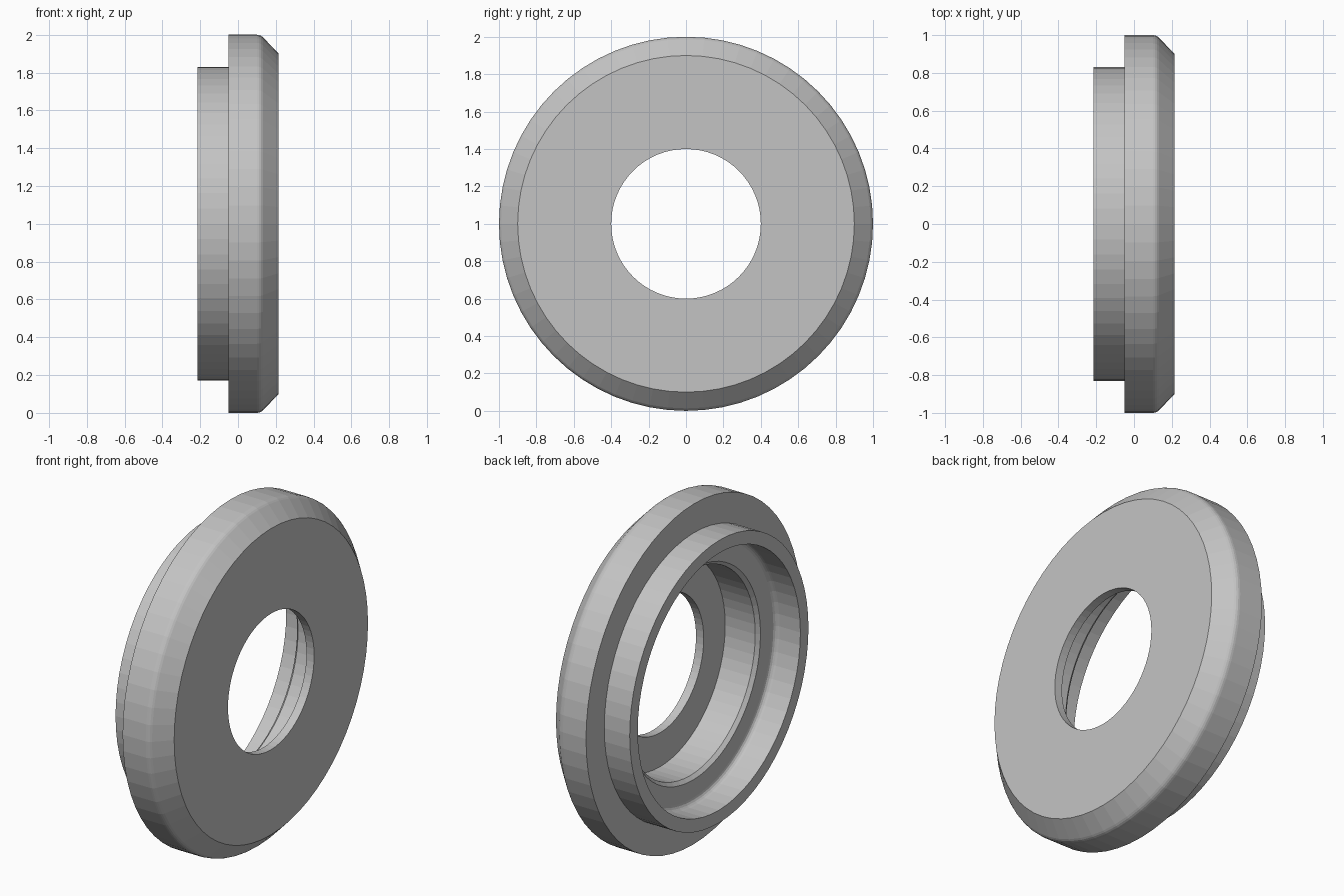
import bpy, bmesh, math
from mathutils import Vector

cube = bpy.data.objects.get("Cube")
if cube:
    bpy.data.objects.remove(cube)

SEGMENTS = 64
AXIS_HEIGHT = 1.0

# Plain grey finish
grey = bpy.data.materials.new("plain_grey")
grey.use_nodes = True
colour = (0.55, 0.55, 0.55, 1)
grey.diffuse_color = colour
grey.node_tree.nodes["Principled BSDF"].inputs["Base Color"].default_value = colour


def fillet(cx, cr, radius, start, end, steps=4):
    """Arc points (x, r) around a corner centre, angles in degrees."""
    angles = [math.radians(start + (end - start) * i / steps) for i in range(steps + 1)]
    return [(cx + radius * math.cos(a), cr + radius * math.sin(a)) for a in angles]


def lathe(name, profile):
    """Revolve a closed (x, radius) profile about the horizontal x axis."""
    bm = bmesh.new()
    verts = [bm.verts.new((x, 0, AXIS_HEIGHT + r)) for x, r in profile]
    edges = [bm.edges.new((v, verts[i - 1])) for i, v in enumerate(verts)]
    bmesh.ops.spin(bm, geom=verts + edges, cent=Vector((0, 0, AXIS_HEIGHT)),
                   axis=Vector((1, 0, 0)), angle=math.tau, steps=SEGMENTS)
    bmesh.ops.remove_doubles(bm, verts=bm.verts, dist=0.0005)
    bmesh.ops.recalc_face_normals(bm, faces=bm.faces)
    mesh = bpy.data.meshes.new(name)
    bm.to_mesh(mesh)
    bm.free()
    mesh.materials.append(grey)
    obj = bpy.data.objects.new(name, mesh)
    bpy.context.collection.objects.link(obj)
    return obj


# Outside: front face, bevel with softened shoulder, flange, rear collar
outside = [(0.215, 0.4), (0.215, 0.9)]
outside += fillet(0.10, 0.955, 0.045, 45, 90, 3)
outside += [(-0.05, 1.0), (-0.05, 0.83), (-0.215, 0.83)]

# Inside: collar bore, rounded corner, shelf, chamfer, deep recess, floor
inside = [(-0.215, 0.755)]
inside += fillet(-0.08, 0.725, 0.03, 90, 0)
inside += [(-0.05, 0.62), (-0.03, 0.60), (0.165, 0.60), (0.165, 0.4)]

lathe("flanged_ring", outside + inside)
